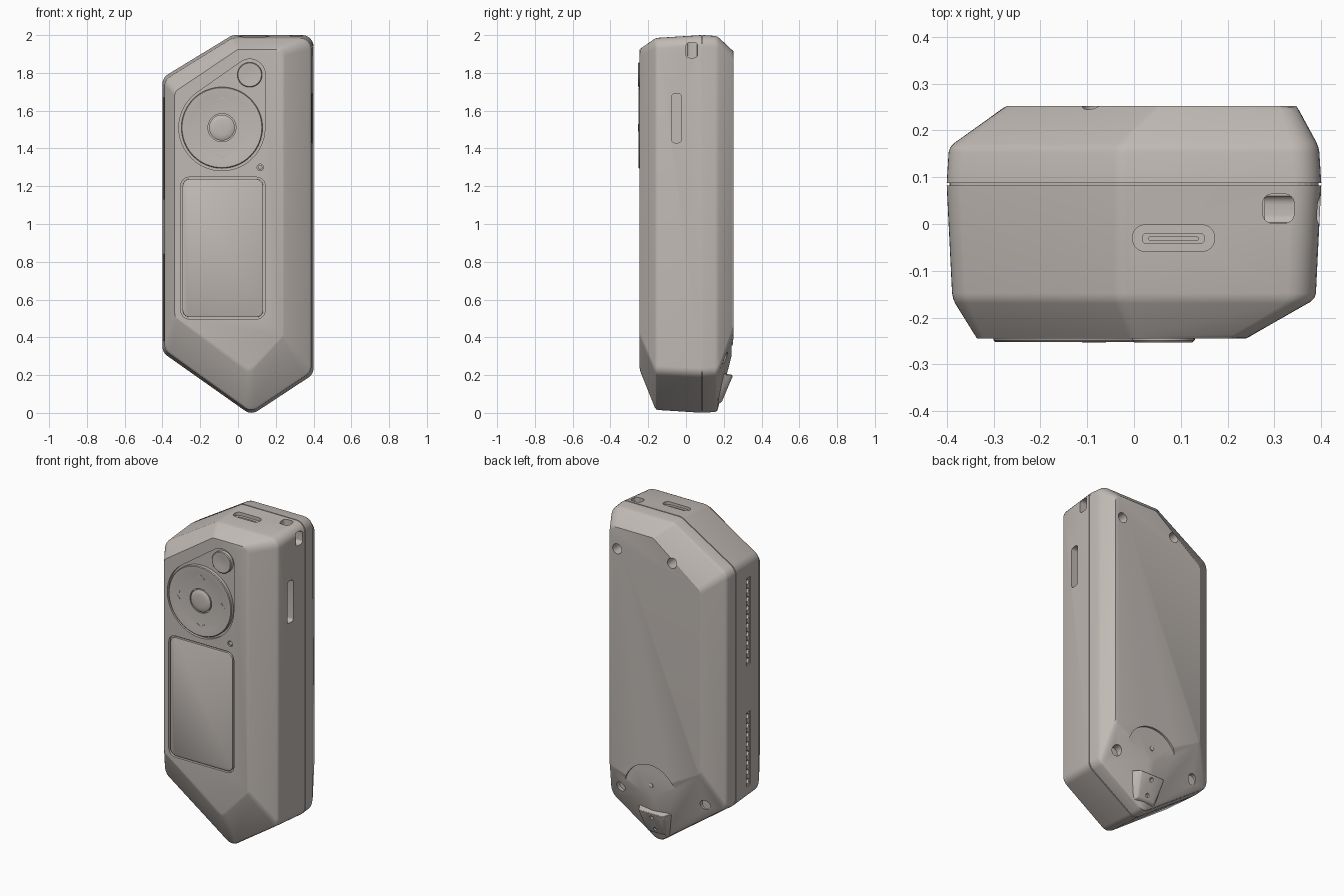
import bpy, bmesh, math
from mathutils import Vector, Matrix
from mathutils.geometry import convex_hull_2d

if "Cube" in bpy.data.objects:
    bpy.data.objects.remove(bpy.data.objects["Cube"])

plastic = bpy.data.materials.new("warm_grey_plastic")
plastic.diffuse_color = (0.53, 0.49, 0.46, 1)
plastic.use_nodes = True
plastic.node_tree.nodes["Principled BSDF"].inputs["Base Color"].default_value = plastic.diffuse_color


def finish(name, bm):
    bmesh.ops.recalc_face_normals(bm, faces=bm.faces[:])
    me = bpy.data.meshes.new(name)
    bm.to_mesh(me)
    bm.free()
    ob = bpy.data.objects.new(name, me)
    bpy.context.collection.objects.link(ob)
    me.materials.append(plastic)
    return ob


def activate(ob):
    bpy.ops.object.select_all(action='DESELECT')
    ob.select_set(True)
    bpy.context.view_layer.objects.active = ob


def smooth(ob):
    activate(ob)
    bpy.ops.object.shade_smooth_by_angle(angle=math.radians(28))


def rounded(pts, r, n=6):
    """Polygon with every corner replaced by an arc."""
    out = []
    for i, p in enumerate(pts):
        p = Vector(p)
        a = (Vector(pts[i - 1]) - p).normalized()
        b = (Vector(pts[(i + 1) % len(pts)]) - p).normalized()
        half = a.angle(b) / 2
        c = p + (a + b).normalized() * (r / math.sin(half))
        s = p + a * (r / math.tan(half)) - c
        e = p + b * (r / math.tan(half)) - c
        turn = s.angle_signed(e)
        for k in range(n + 1):
            t = -turn * k / n
            out.append((c.x + s.x * math.cos(t) - s.y * math.sin(t),
                        c.y + s.x * math.sin(t) + s.y * math.cos(t)))
    return out


def rect(u0, u1, v0, v1, r):
    return rounded([(u0, v0), (u1, v0), (u1, v1), (u0, v1)], r)


def circle(u, v, r, n=48):
    return [(u + r * math.cos(2 * math.pi * i / n), v + r * math.sin(2 * math.pi * i / n)) for i in range(n)]


PLACE = {'x': lambda u, v, w: (w, u, v), 'y': lambda u, v, w: (u, w, v), 'z': lambda u, v, w: (u, v, w)}


def loft(name, rings, axis='y', soft=(), width=0.012):
    """Skin matching outlines [(depth, points)], softening the chosen rings."""
    bm = bmesh.new()
    loops = [[bm.verts.new(PLACE[axis](u, v, w)) for u, v in pts] for w, pts in rings]
    n = len(loops[0])
    for a, b in zip(loops, loops[1:]):
        for i in range(n):
            bm.faces.new((a[i], a[(i + 1) % n], b[(i + 1) % n], b[i]))
    bm.faces.new(loops[0])
    bm.faces.new(loops[-1])
    edges = [bm.edges.get((loops[k][i], loops[k][(i + 1) % n])) for k in soft for i in range(n)]
    if edges:
        bmesh.ops.bevel(bm, geom=edges, offset=width, segments=2, profile=0.5, affect='EDGES', clamp_overlap=False)
    return finish(name, bm)


def prism(name, pts, w0, w1, axis='y', soft=(), width=0.004):
    return loft(name, [(w0, pts), (w1, pts)], axis, soft, width)


def lathe(name, x, z, profile, n=64):
    """Turn (radius, depth) points about the front-to-back axis."""
    return loft(name, [(y, circle(x, z, r, n)) for r, y in profile])


def cut(ob, cutters):
    for c in cutters:
        c.hide_render = True
        m = ob.modifiers.new("cut", 'BOOLEAN')
        m.operation, m.object, m.solver = 'DIFFERENCE', c, 'EXACT'
        activate(ob)
        bpy.ops.object.modifier_apply(modifier=m.name)
        bpy.data.objects.remove(c, do_unlink=True)


# Case outlines: widest, front face, back face
OUTER = [(-.40, 1.775), (-.03, 2.0), (.40, 2.0), (.40, .205), (.07, -.012), (-.40, .32)]
FRONT = [(-.335, 1.70), (.0, 1.925), (.238, 1.925), (.238, .41), (.06, .215), (-.335, .51)]
BACK = [(-.272, 1.67), (.05, 1.913), (.347, 1.913), (.347, .43), (.07, .34), (-.272, .54)]


def shrink(sx, sz):
    return rounded([(x * sx, 1 + (z - 1) * sz) for x, z in OUTER], .06)


front_shell = loft("front_shell", [(-.245, rounded(FRONT, .035)), (-.16, shrink(.97, .985)),
                                   (.082, shrink(1, 1))], soft=(0, 1))
back_shell = loft("back_shell", [(.088, shrink(1, 1)), (.165, shrink(.988, .995)),
                                 (.252, rounded(BACK, .035))], soft=(1, 2))
prism("seam_core", shrink(.985, .993), .07, .10)

# Front recesses: control pocket, screen surround, status light
pocket_pts = circle(-.085, 1.51, .228) + circle(.062, 1.79, .083)
pocket = [pocket_pts[i] for i in convex_hull_2d(pocket_pts)]
cutters = [prism("pocket_cut", pocket, -.3, -.228),
           prism("screen_cut", rect(-.303, .143, .497, 1.248, .045), -.3, -.23),
           prism("light_cut", circle(.118, 1.30, .017, 20), -.3, -.23)]
# Side slot, strap channel and charging port
cutters += [prism("slot_cut", rect(-.077, -.023, 1.43, 1.69, .018), .34, .5, 'x'),
            prism("strap_side_cut", rect(0, .062, 1.88, 1.962, .02), .28, .5, 'x'),
            prism("strap_top_cut", rect(.275, .342, .002, .064, .02), 1.89, 2.1, 'z'),
            prism("port_cut", rect(-.003, .172, -.058, -.002, .026), 1.975, 2.1, 'z'),
            prism("port_inner_cut", rect(.018, .15, -.042, -.02, .009), 1.92, 2.1, 'z')]
# Pin sockets along the left side
for z0, z1, count in ((1.13, 1.67, 10), (.38, .84, 8)):
    cutters.append(prism("socket_cut", rect(-.072, -.026, z0, z1, .006), -.5, -.385, 'x'))
    step = (z1 - z0) / count
    for i in range(count):
        z = z0 + step * (i + .5)
        cutters.append(prism("pin_cut", circle(-.049, z, .016, 12), -.5, -.36, 'x'))
cut(front_shell, cutters)
smooth(front_shell)

# Back screw holes and round strap recess
screws = [(.295, 1.78), (-.08, 1.79), (.30, .29), (-.265, .32)]
cut(back_shell, [prism("screw_cut", circle(x, z, .031, 24), .175, .4) for x, z in screws]
    + [prism("recess_cut", circle(.07, .32, .18, 64), .24, .4)])
smooth(back_shell)

# Screen panel, status light, port tongue
smooth(prism("screen", rect(-.293, .133, .507, 1.238, .037), -.244, -.22, soft=(0,), width=.003))
smooth(lathe("status_light", .118, 1.30, [(.012, -.22), (.012, -.241), (.006, -.244)], 16))
prism("port_tongue", rect(.03, .138, -.035, -.027, .003), 1.9, 1.972, 'z')

# Direction ring with dished face, centre button and return button
smooth(lathe("direction_ring", -.085, 1.51, [(.215, -.22), (.215, -.248), (.211, -.252), (.204, -.252),
                                             (.17, -.248), (.12, -.244), (.074, -.243), (.074, -.225)]))
smooth(lathe("centre_button", -.085, 1.51, [(.068, -.22), (.068, -.244), (.060, -.249),
                                            (.04, -.252), (.015, -.253)], 48))
smooth(lathe("return_button", .062, 1.79, [(.066, -.22), (.066, -.249), (.062, -.253),
                                           (.055, -.253), (.03, -.250), (.01, -.249)], 48))

# Direction chevrons
for i in range(4):
    a = i * math.pi / 2
    chevron = [(.165, 0), (.142, .028), (.138, .025), (.157, 0), (.138, -.025), (.142, -.028)]
    pts = [(-.085 + u * math.cos(a) - v * math.sin(a), 1.51 + u * math.sin(a) + v * math.cos(a)) for u, v in chevron]
    prism("direction_mark", pts, -.2485, -.24)

# Strap clip wedge on the lower back slope
bm = bmesh.new()
for x, y, z in ((.13, .17, .215), (.085, .14, .04), (.085, .25, .20), (.06, .188, .055)):
    for s in (-1, 1):
        bm.verts.new((.07 + s * x, y, z))
bmesh.ops.convex_hull(bm, input=bm.verts[:])
bmesh.ops.dissolve_limit(bm, angle_limit=.02, verts=bm.verts[:], edges=bm.edges[:])
bmesh.ops.bevel(bm, geom=bm.edges[:], offset=.01, segments=3, profile=.5, affect='EDGES', clamp_overlap=True)
strap_clip = finish("strap_clip", bm)
cut(strap_clip, [prism("clip_hole_cut", circle(.07, z, .012, 16), d, .4) for z, d in ((.17, .21), (.085, .18))])
smooth(strap_clip)
# Small peg in the round recess
smooth(lathe("recess_peg", .07, .37, [(.014, .23), (.014, .245), (.008, .248)], 16))
